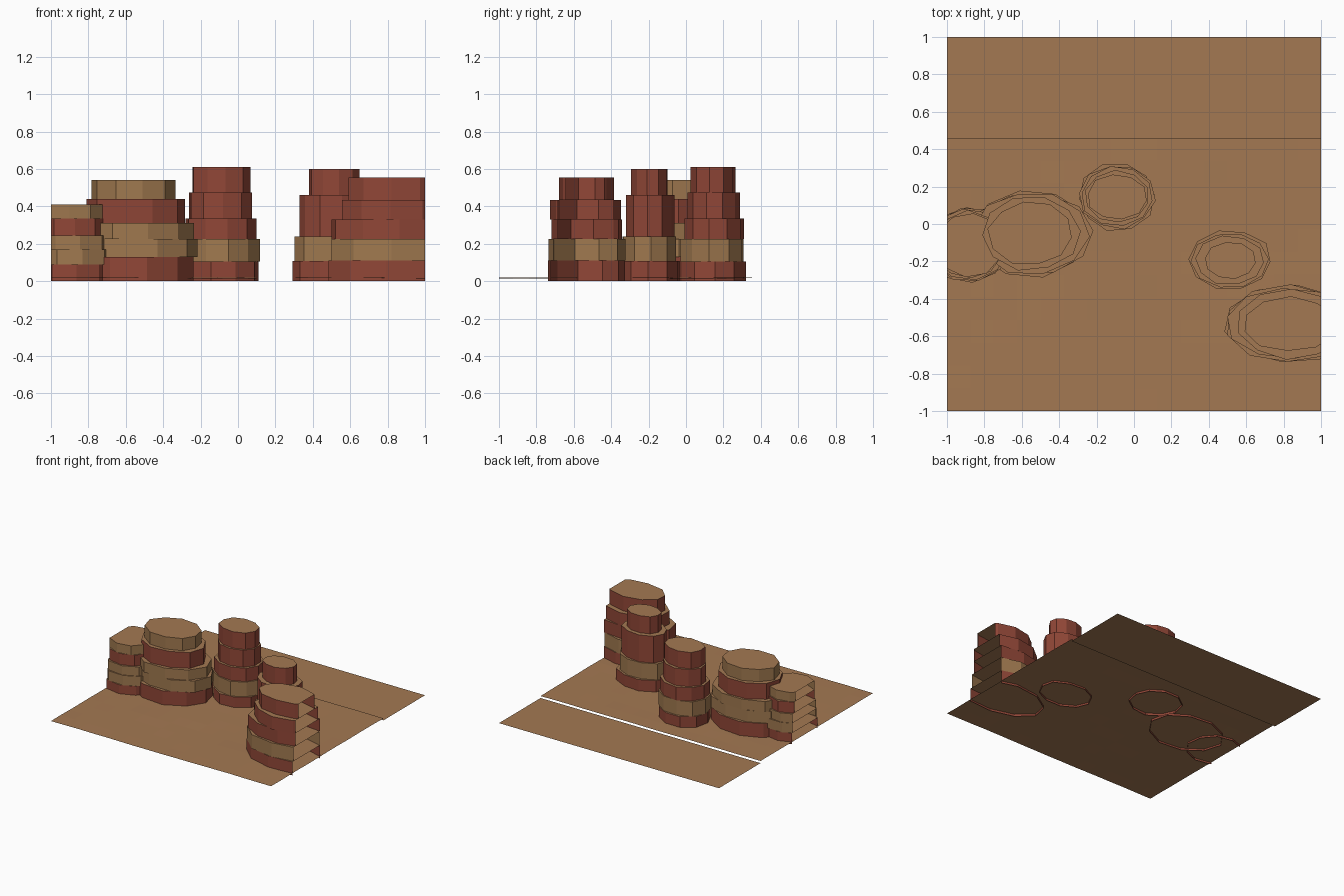
import bpy, bmesh, math, random

if "Cube" in bpy.data.objects:
    bpy.data.objects.remove(bpy.data.objects["Cube"])

random.seed(7)


def make_material(name, rgb):
    m = bpy.data.materials.new(name)
    m.diffuse_color = (*rgb, 1)
    m.use_nodes = True
    m.node_tree.nodes["Principled BSDF"].inputs["Base Color"].default_value = m.diffuse_color
    return m


SAND = make_material("sand", (0.37, 0.19, 0.085))
RED = make_material("red_rock", (0.28, 0.062, 0.038))
TAN = make_material("tan_rock", (0.35, 0.19, 0.078))


def finish(bm, name, mats):
    mesh = bpy.data.meshes.new(name)
    bm.to_mesh(mesh)
    bm.free()
    for m in mats:
        mesh.materials.append(m)
    obj = bpy.data.objects.new(name, mesh)
    bpy.context.collection.objects.link(obj)
    return obj


def sheet(name, y0, y1, nx, ny, height):
    """Thin sheet of ground spanning the full width."""
    bm = bmesh.new()
    bmesh.ops.create_grid(bm, x_segments=nx, y_segments=ny, size=1)
    for v in bm.verts:
        v.co.y = y0 + (v.co.y + 1) / 2 * (y1 - y0)
        v.co.z = height(v.co.x, v.co.y)
    finish(bm, name, [SAND])


# Ground: gently uneven front, flat strip at the back
sheet("desert_floor", -1, 0.46, 16, 12,
      lambda x, y: 0.017 + 0.002 * math.sin(5 * x + 2) * math.cos(4 * y) + random.uniform(-.001, .001))
sheet("back_strip", 0.46, 1, 1, 1, lambda x, y: 0)


def mesa(name, cx, cy, sides, heights, layers):
    """Stacked strata: each layer is an open-bottomed prism with a sandy top."""
    bm = bmesh.new()
    turn = random.uniform(0, 1)
    for (z0, z1), (kind, rx, ry) in zip(zip(heights, heights[1:]), layers):
        rings = [[], []]
        turn += random.uniform(-.2, .2)
        for i in range(sides):
            a = turn + math.tau * i / sides
            r = random.uniform(0.97, 1.05)
            for ring, z in zip(rings, (z0, z1)):
                ring.append(bm.verts.new((cx + rx * r * math.cos(a), cy + ry * r * math.sin(a), z)))
        low, high = rings
        for i in range(sides):
            j = (i + 1) % sides
            bm.faces.new((low[i], low[j], high[j], high[i])).material_index = 1 if kind == "r" else 2
        bm.faces.new(high).material_index = 0
    # Trim at the edge of the ground, leaving the cut open
    for side in (-1, 1):
        bmesh.ops.bisect_plane(bm, geom=bm.verts[:] + bm.edges[:] + bm.faces[:],
                               plane_co=(side, 0, 0), plane_no=(side, 0, 0), clear_outer=True)
    finish(bm, name, [SAND, RED, TAN])


# Mesas: centre, sides, layer heights, then colour and radii of each layer
mesa("left_edge_mesa", -0.88, -0.11, 10, (0, .09, .17, .245, .335, .41),
     (("r", .21, .20), ("t", .22, .20), ("t", .21, .19), ("r", .185, .18), ("t", .18, .17)))
mesa("broad_mesa", -0.55, -0.05, 10, (0, .13, .225, .31, .44, .54),
     (("r", .31, .23), ("t", .32, .22), ("t", .30, .22), ("r", .265, .20), ("t", .225, .17)))
mesa("central_tower", -0.09, 0.145, 10, (0, .105, .225, .335, .475, .61),
     (("r", .205, .18), ("t", .20, .17), ("r", .195, .16), ("r", .175, .14), ("r", .16, .12)))
mesa("right_tower", 0.515, -0.195, 10, (0, .108, .24, .46, .60),
     (("r", .22, .16), ("t", .205, .15), ("r", .185, .13), ("r", .14, .10)))
mesa("right_edge_mesa", 0.83, -0.535, 10, (0, .11, .225, .33, .435, .555),
     (("r", .34, .205), ("t", .335, .205), ("r", .33, .19), ("r", .28, .185), ("r", .25, .145)))
